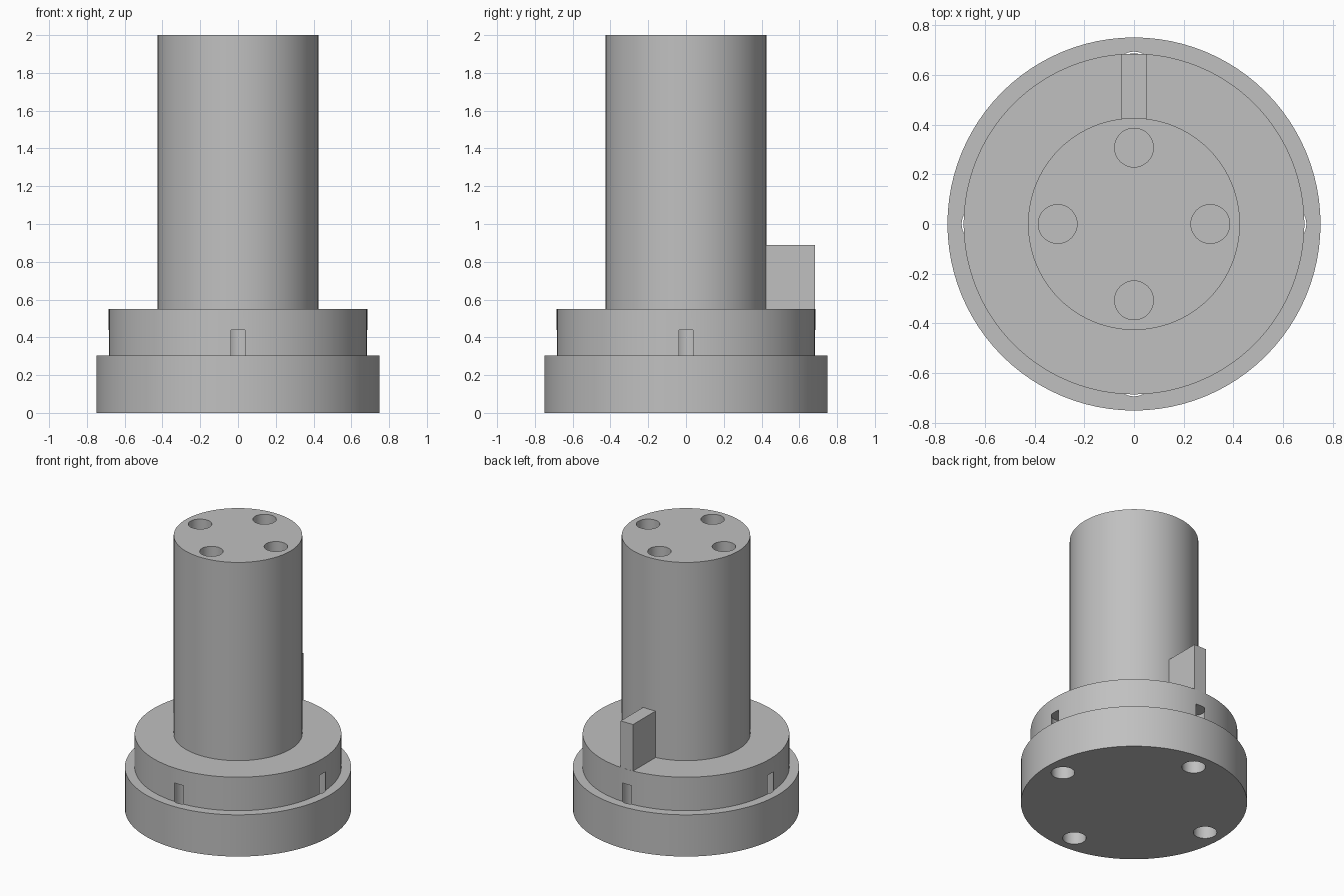
import bpy, bmesh, math
from mathutils import Matrix, Vector

default = bpy.data.objects.get("Cube")
if default:
    bpy.data.objects.remove(default, do_unlink=True)

# Plain grey metal
GREY = (0.53, 0.53, 0.53, 1.0)
grey = bpy.data.materials.new("grey_metal")
grey.use_nodes = True
grey.diffuse_color = GREY
grey.node_tree.nodes["Principled BSDF"].inputs["Base Color"].default_value = GREY


def make_object(name, bm):
    bmesh.ops.recalc_face_normals(bm, faces=bm.faces)
    mesh = bpy.data.meshes.new(name)
    bm.to_mesh(mesh)
    bm.free()
    mesh.materials.append(grey)
    obj = bpy.data.objects.new(name, mesh)
    bpy.context.collection.objects.link(obj)
    return obj


def lathe(name, profile, steps):
    """Spin an (r, z) profile that starts and ends on the axis."""
    bm = bmesh.new()
    verts = [bm.verts.new((r, 0, z)) for r, z in profile]
    edges = [bm.edges.new(pair) for pair in zip(verts, verts[1:])]
    bmesh.ops.spin(bm, geom=verts + edges, cent=(0, 0, 0), axis=(0, 0, 1),
                   angle=math.tau, steps=steps, use_merge=True)
    bmesh.ops.remove_doubles(bm, verts=bm.verts, dist=1e-5)
    # Turn the end fans into single flat caps
    bmesh.ops.dissolve_verts(bm, verts=[v for v in bm.verts if v.co.xy.length < 1e-4])
    return make_object(name, bm)


def hole_ring(name, ring_radius, hole_radius, bottom, top):
    """Four drill cylinders on the x and y axes."""
    bm = bmesh.new()
    for i in range(4):
        a = i * math.pi / 2
        centre = Vector((ring_radius * math.cos(a), ring_radius * math.sin(a), (bottom + top) / 2))
        bmesh.ops.create_cone(bm, cap_ends=True, segments=40, radius1=hole_radius,
                              radius2=hole_radius, depth=top - bottom,
                              matrix=Matrix.Translation(centre))
    obj = make_object(name, bm)
    obj.hide_render = True
    return obj


def drill(target, cutter):
    mod = target.modifiers.new("drill", 'BOOLEAN')
    mod.operation = 'DIFFERENCE'
    mod.solver = 'EXACT'
    mod.object = cutter
    bpy.context.view_layer.objects.active = target
    bpy.ops.object.modifier_apply(modifier=mod.name)
    bpy.data.objects.remove(cutter, do_unlink=True)


# Body: flange, shoulder and column in one turned piece
BASE_R, STEP_R, COLUMN_R = 0.75, 0.685, 0.426
BASE_Z, STEP_Z, TOP_Z = 0.305, 0.55, 2.0
body = lathe("stepped_column", [
    (0, 0), (BASE_R, 0), (BASE_R, BASE_Z), (STEP_R, BASE_Z), (STEP_R, STEP_Z),
    (COLUMN_R, STEP_Z), (COLUMN_R, TOP_Z), (0, TOP_Z)], 96)

# Blind bolt holes in the top, and in the underside where they nick the shoulder
drill(body, hole_ring("top_hole_cutter", 0.307, 0.078, 1.56, 2.1))
drill(body, hole_ring("bottom_hole_cutter", 0.615, 0.078, -0.1, 0.44))

# Locating key standing on the shoulder at the back
bm = bmesh.new()
bmesh.ops.create_cube(bm, size=1)
bmesh.ops.scale(bm, vec=(0.1, 0.28, 0.36), verts=bm.verts)
bmesh.ops.translate(bm, vec=(0, 0.543, 0.71), verts=bm.verts)
make_object("locating_key", bm)

# Smooth the round walls, keep the rims sharp
bpy.ops.object.select_all(action='DESELECT')
body.select_set(True)
bpy.context.view_layer.objects.active = body
bpy.ops.object.shade_smooth_by_angle(angle=math.radians(30))
